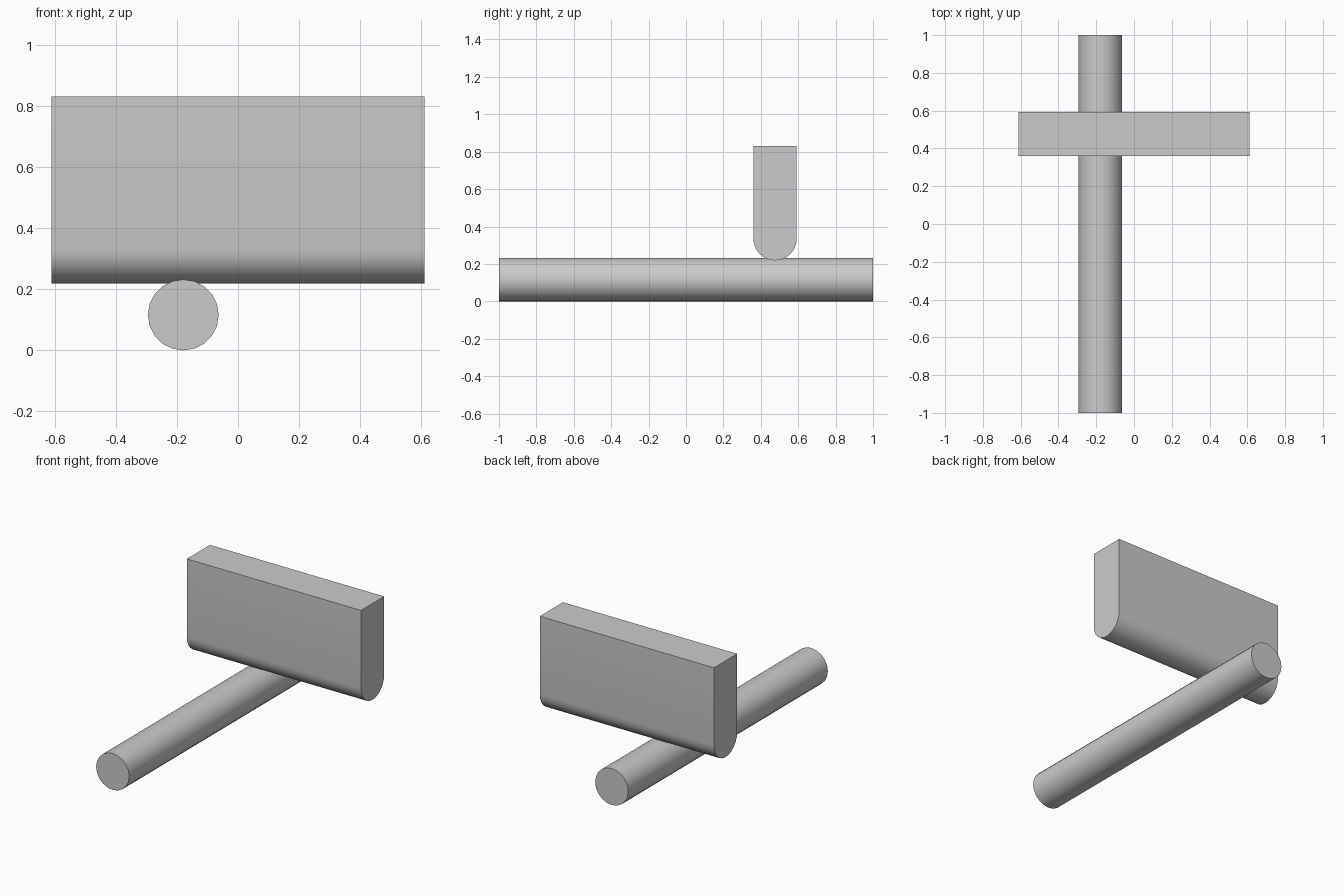
import bpy
import bmesh
from math import sin, cos, pi, radians
from mathutils import Vector

cube = bpy.data.objects.get("Cube")
if cube:
    bpy.data.objects.remove(cube, do_unlink=True)

# Single plain grey
grey = bpy.data.materials.new("plain_grey")
grey.use_nodes = True
color = (0.6, 0.6, 0.6, 1)
grey.diffuse_color = color
grey.node_tree.nodes["Principled BSDF"].inputs["Base Color"].default_value = color


def extrude_profile(name, points, offset):
    """Sweep a closed outline along a straight offset into a solid."""
    bm = bmesh.new()
    face = bm.faces.new([bm.verts.new(p) for p in points])
    result = bmesh.ops.extrude_face_region(bm, geom=[face], use_keep_orig=True)
    moved = [v for v in result["geom"] if isinstance(v, bmesh.types.BMVert)]
    bmesh.ops.translate(bm, verts=moved, vec=Vector(offset))
    bmesh.ops.recalc_face_normals(bm, faces=bm.faces)
    mesh = bpy.data.meshes.new(name)
    bm.to_mesh(mesh)
    bm.free()
    mesh.materials.append(grey)
    obj = bpy.data.objects.new(name, mesh)
    bpy.context.collection.objects.link(obj)
    bpy.ops.object.select_all(action="DESELECT")
    obj.select_set(True)
    bpy.context.view_layer.objects.active = obj
    bpy.ops.object.shade_smooth_by_angle(angle=radians(35))
    return obj


radius = 0.116

# Long round rod lying front to back
sides = 20
rod = [(-0.179 + radius * cos(2 * pi * i / sides), -1,
        radius + radius * sin(2 * pi * i / sides)) for i in range(sides)]
extrude_profile("round_rod", rod, (0, 2, 0))

# Upright slab with a half-round lower edge, resting across the rod
width, top, y_mid, z_mid = 0.611, 0.83, 0.476, 0.335
steps = 12
slab = [(-width, y_mid - radius * cos(pi * i / steps),
         z_mid - radius * sin(pi * i / steps)) for i in range(steps + 1)]
slab += [(-width, y_mid + radius, top), (-width, y_mid - radius, top)]
extrude_profile("round_bottomed_slab", slab, (2 * width, 0, 0))
